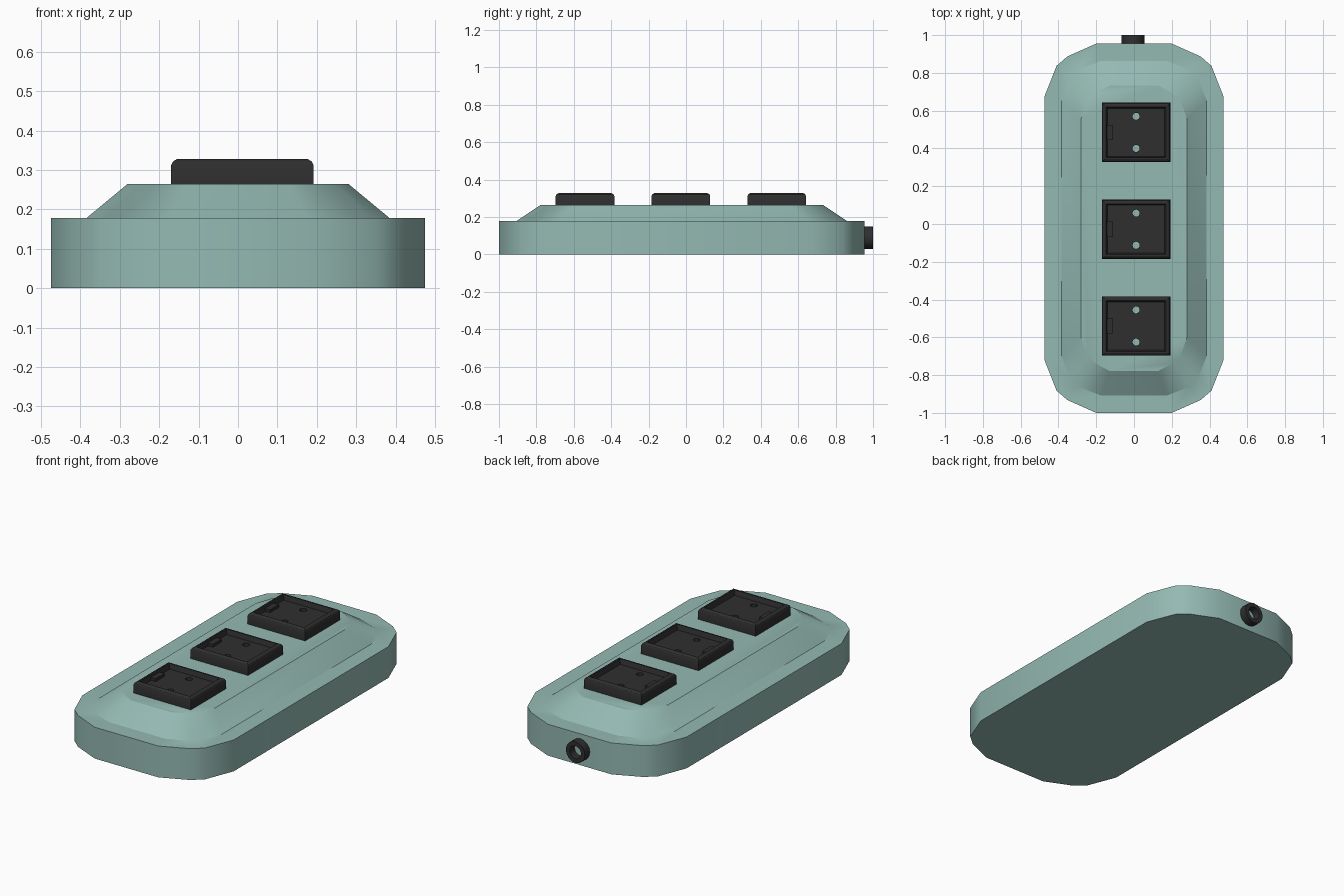
import bpy, bmesh, math

if "Cube" in bpy.data.objects:
    bpy.data.objects.remove(bpy.data.objects["Cube"])


def material(name, rgb):
    m = bpy.data.materials.new(name)
    m.diffuse_color = (*rgb, 1)
    m.use_nodes = True
    m.node_tree.nodes["Principled BSDF"].inputs["Base Color"].default_value = m.diffuse_color
    return m


TEAL = material("pale teal plastic", (0.30, 0.49, 0.45))
BLACK = material("black plastic", (0.028, 0.028, 0.028))


def finish(bm, name, mat, angle=30):
    bmesh.ops.recalc_face_normals(bm, faces=bm.faces)
    me = bpy.data.meshes.new(name)
    bm.to_mesh(me)
    bm.free()
    ob = bpy.data.objects.new(name, me)
    bpy.context.collection.objects.link(ob)
    me.materials.append(mat)
    bpy.context.view_layer.objects.active = ob
    ob.select_set(True)
    bpy.ops.object.shade_smooth_by_angle(angle=math.radians(angle))
    ob.select_set(False)
    return ob


def ring(bm, pts):
    return [bm.verts.new(p) for p in pts]


def bridge(bm, a, b):
    n = len(a)
    for i in range(n):
        bm.faces.new((a[i], a[(i + 1) % n], b[(i + 1) % n], b[i]))


def outline(quarter, z, cy=-0.0225):
    """Mirror one corner of the outline into a full loop."""
    r = quarter
    half = r + [(-x, y) for x, y in reversed(r)]
    full = half + [(-x, -y) for x, y in half]
    return [(x, y + cy, z) for x, y in full]


# Housing: straight base, flat ledge, sloped raised top
base = [(0.475, 0.695), (0.41, 0.86), (0.352, 0.91), (0.20, 0.9775)]
foot = [(0.385, 0.675), (0.337, 0.80), (0.298, 0.838), (0.175, 0.885)]
deck = [(0.28, 0.58), (0.245, 0.68), (0.21, 0.713), (0.13, 0.755)]
bm = bmesh.new()
loops = [ring(bm, outline(q, z)) for q, z in
         ((base, 0.0), (base, 0.178), (foot, 0.178), (deck, 0.265))]
for a, b in zip(loops, loops[1:]):
    bridge(bm, a, b)
bm.faces.new(loops[0])
bm.faces.new(loops[-1])
finish(bm, "housing", TEAL)


def rect(cx, cy, inset, z, hx=0.181, hy=0.157):
    x, y = hx - inset, hy - inset
    return [(cx + sx * x, cy + sy * y, z)
            for sx, sy in ((1, 1), (-1, 1), (-1, -1), (1, -1))]


def circle(cx, cy, r, z, n=12):
    return [(cx + r * math.cos(2 * math.pi * i / n),
             cy + r * math.sin(2 * math.pi * i / n), z) for i in range(n)]


def socket(name, cx, cy):
    bm = bmesh.new()
    # outer wall, rounded rim and recess wall
    steps = [(0, 0.265), (0, 0.312), (0.005, 0.322), (0.015, 0.328),
             (0.023, 0.328), (0.030, 0.300)]
    loops = [ring(bm, rect(cx, cy, i, z)) for i, z in steps]
    for a, b in zip(loops, loops[1:]):
        bridge(bm, a, b)
    # pin holes going down to the housing
    tops = []
    for dy in (0.085, -0.085):
        top = ring(bm, circle(cx, cy + dy, 0.019, 0.300))
        bridge(bm, top, ring(bm, circle(cx, cy + dy, 0.019, 0.264)))
        tops.append(top)
    # recess floor around the holes
    edges = [bm.edges.get((l[i], l[(i + 1) % len(l)]))
             for l in [loops[-1]] + tops for i in range(len(l))]
    bmesh.ops.triangle_fill(bm, edges=edges, use_beauty=True,
                            normal=(0, 0, 1))
    # earth tab on the left recess wall
    lo = ring(bm, rect(cx - 0.138, cy, 0, 0.299, 0.016, 0.040))
    hi = ring(bm, rect(cx - 0.138, cy, 0, 0.316, 0.016, 0.040))
    bridge(bm, lo, hi)
    bm.faces.new(hi)
    bm.faces.new(lo)
    finish(bm, name, BLACK)


for i, y in enumerate((0.485, -0.0275, -0.54)):
    socket(f"socket_{i + 1}", 0.011, y)

# Cable inlet: short open tube on the back end
bm = bmesh.new()
prof = [(0.060, 0.95), (0.060, 1.0), (0.036, 1.0), (0.036, 0.95)]
loops = [ring(bm, [(x - 0.005, y, z + 0.09)
                   for x, z, _ in circle(0, 0, r, 0, 16)]) for r, y in prof]
for a, b in zip(loops, loops[1:]):
    bridge(bm, a, b)
bridge(bm, loops[-1], loops[0])
finish(bm, "cable_inlet", BLACK)
